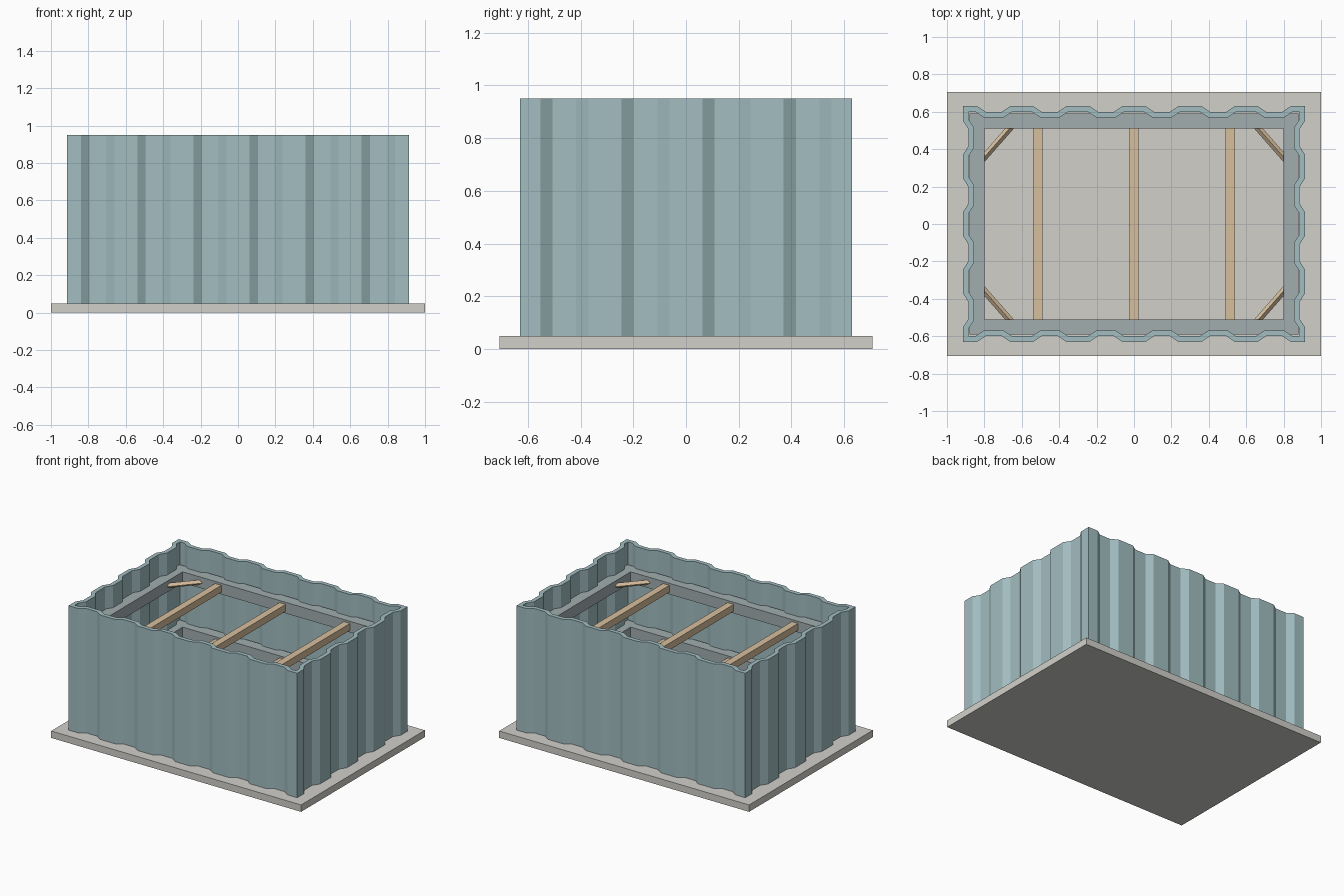
import bpy, bmesh, math
from mathutils import Vector, Matrix

if "Cube" in bpy.data.objects:
    bpy.data.objects.remove(bpy.data.objects["Cube"])


def material(name, rgb):
    m = bpy.data.materials.new(name)
    m.diffuse_color = (*rgb, 1)
    m.use_nodes = True
    m.node_tree.nodes["Principled BSDF"].inputs["Base Color"].default_value = m.diffuse_color
    return m


STEEL = material("teal_steel", (0.36, 0.51, 0.53))
DARK = material("dark_steel", (0.36, 0.42, 0.43))
WOOD = material("timber", (0.68, 0.52, 0.34))
STONE = material("concrete", (0.64, 0.63, 0.59))


def add_object(name, bm, mat):
    bmesh.ops.recalc_face_normals(bm, faces=bm.faces)
    me = bpy.data.meshes.new(name)
    bm.to_mesh(me)
    bm.free()
    me.materials.append(mat)
    ob = bpy.data.objects.new(name, me)
    bpy.context.collection.objects.link(ob)
    return ob


def box(name, size, loc, mat, rot=None):
    bm = bmesh.new()
    bmesh.ops.create_cube(bm, size=1)
    m = Matrix.Translation(loc) @ (rot or Matrix()) @ Matrix.Diagonal((*size, 1))
    bmesh.ops.transform(bm, matrix=m, verts=bm.verts)
    return add_object(name, bm, mat)


# Base slab
box("base_slab", (2, 1.414, 0.05), (0, 0, 0.025), STONE)

# Corrugated sheet wall: trapezoid wave around a rectangle, given thickness
HX, HY, DEPTH, HALF = 0.9, 0.615, 0.03, 0.015


def wall_path(a, b, periods):
    """Corner a, then wave points up to (not including) corner b."""
    d = (b - a) / periods
    inward = Vector((-d.y, d.x)).normalized() * DEPTH
    pts = [a]
    for i in range(periods):
        for t, k in ((0.19, 0), (0.34, 1), (0.66, 1), (0.81, 0)):
            pts.append(a + d * (i + t) + inward * k)
    return pts


corners = [Vector(c) for c in ((-HX, -HY), (HX, -HY), (HX, HY), (-HX, HY))]
path = []
for i, n in enumerate((6, 4, 6, 4)):
    path += wall_path(corners[i], corners[(i + 1) % 4], n)


def offset(pts, dist):
    out = []
    for i, p in enumerate(pts):
        u = (p - pts[i - 1]).normalized()
        v = (pts[(i + 1) % len(pts)] - p).normalized()
        n1, n2 = Vector((u.y, -u.x)), Vector((v.y, -v.x))
        out.append(p + (n1 + n2) * (dist / (1 + n1.dot(n2))))
    return out


bm = bmesh.new()
rings = [[bm.verts.new((p.x, p.y, z)) for p in offset(path, d)]
         for d, z in ((HALF, 0.05), (HALF, 0.95), (-HALF, 0.95), (-HALF, 0.05))]
for r in range(4):
    lo, hi = rings[r], rings[(r + 1) % 4]
    for i in range(len(path)):
        j = (i + 1) % len(path)
        bm.faces.new((lo[i], lo[j], hi[j], hi[i]))
add_object("sheet_pile_wall", bm, STEEL)

# Two levels of horizontal frames with cross struts
for level, z in (("lower", 0.35), ("upper", 0.75)):
    for s, side in ((-1, "a"), (1, "b")):
        box(f"{level}_long_wale_{side}", (1.76, 0.08, 0.08), (0, s * 0.55, z), DARK)
        box(f"{level}_end_wale_{side}", (0.08, 1.02, 0.08), (s * 0.84, 0, z), DARK)
    for i, x in enumerate((-0.515, 0, 0.515)):
        box(f"{level}_strut_{i + 1}", (0.05, 1.02, 0.05), (x, 0, z), WOOD)

# Diagonal corner braces, turned on edge
for sx in (-1, 1):
    for sy in (-1, 1):
        a = Vector((sx * 0.825, sy * 0.329, 0.75))
        b = Vector((sx * 0.64, sy * 0.54, 0.75))
        d = b - a
        rot = Matrix.Rotation(math.atan2(d.y, d.x), 4, "Z") @ Matrix.Rotation(math.pi / 4, 4, "X")
        box(f"corner_brace_{sx}_{sy}", (d.length, 0.025, 0.025), (a + b) / 2, WOOD, rot)
